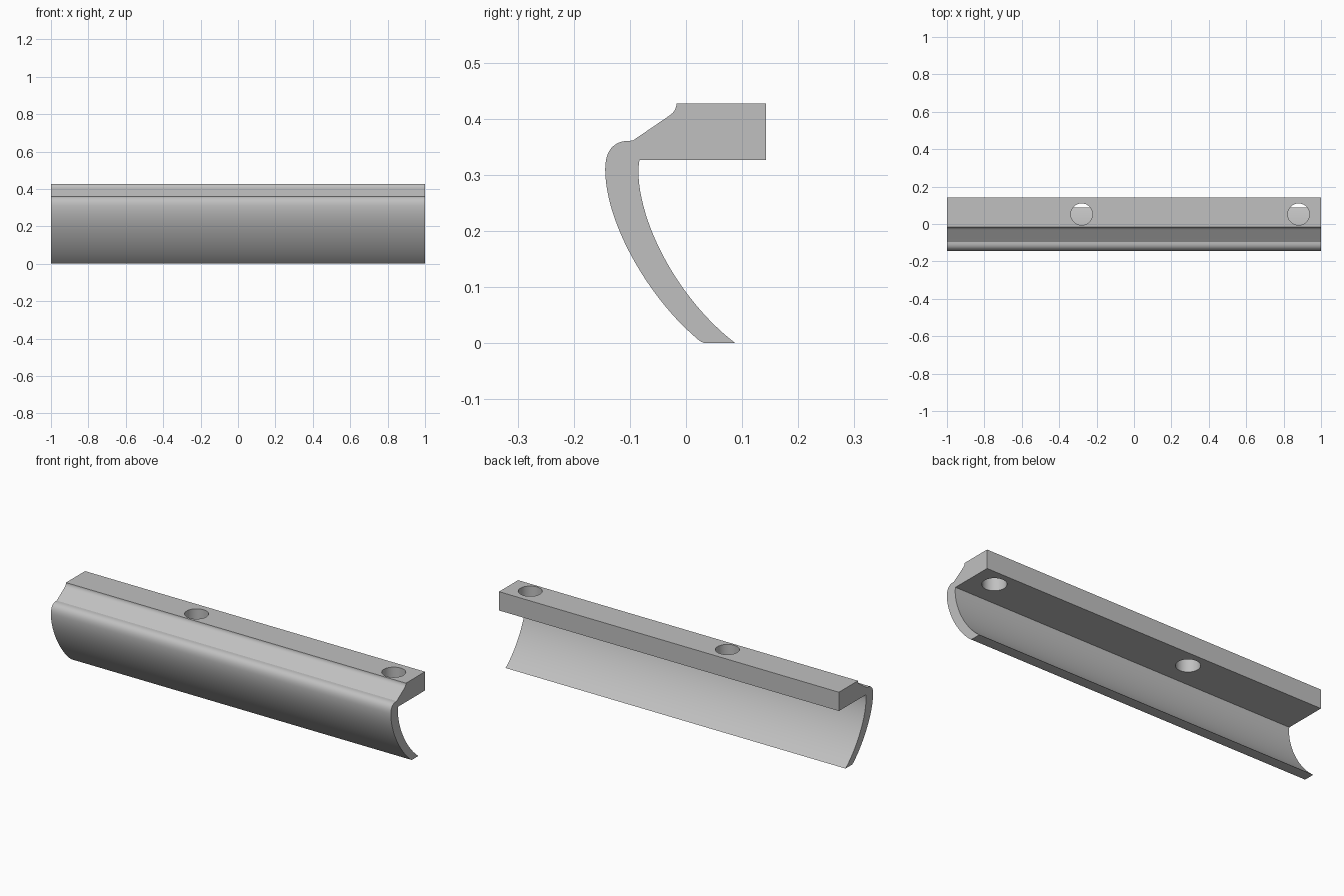
import bpy, bmesh, math
from mathutils import Vector
from mathutils.geometry import interpolate_bezier

cube = bpy.data.objects.get("Cube")
if cube:
    bpy.data.objects.remove(cube, do_unlink=True)

# Single plain grey material
grey = bpy.data.materials.new("grey")
grey.use_nodes = True
colour = (0.53, 0.53, 0.53, 1)
grey.diffuse_color = colour
grey.node_tree.nodes["Principled BSDF"].inputs["Base Color"].default_value = colour


def arc(a, b, c, d, steps):
    """Curve from a to d with handles b and c, without its end point."""
    pts = interpolate_bezier(*[Vector((0, y, z)) for y, z in (a, b, c, d)], steps + 1)
    return [(p.y, p.z) for p in pts[:-1]]


def make_object(name, bm):
    bmesh.ops.recalc_face_normals(bm, faces=bm.faces)
    mesh = bpy.data.meshes.new(name)
    bm.to_mesh(mesh)
    bm.free()
    mesh.materials.append(grey)
    obj = bpy.data.objects.new(name, mesh)
    bpy.context.collection.objects.link(obj)
    return obj


# Cross-section: mounting flange, sloped shoulder, rounded lip, curved blade
profile = [(0.143, 0.427), (0.143, 0.327), (-0.083, 0.327)]
profile += arc((-0.085, 0.31), (-0.085, 0.21), (-0.01, 0.075), (0.088, 0), 24)
profile += [(0.088, 0)]
profile += arc((0.037, 0), (0.027, 0), (0.021, 0.007), (0.013, 0.014), 6)
profile += arc((0.013, 0.014), (-0.068, 0.085), (-0.144, 0.215), (-0.144, 0.31), 24)
profile += arc((-0.144, 0.31), (-0.144, 0.342), (-0.13, 0.361), (-0.1, 0.361), 12)
profile += [(-0.095, 0.361)]
profile += arc((-0.032, 0.404), (-0.022, 0.41), (-0.017, 0.418), (-0.017, 0.427), 6)
profile += [(-0.017, 0.427)]

# Extrude the section along the whole length
bm = bmesh.new()
end = bm.faces.new([bm.verts.new((-1, y, z)) for y, z in profile])
swept = bmesh.ops.extrude_face_region(bm, geom=[end])["geom"]
bmesh.ops.translate(bm, vec=(2, 0, 0),
                    verts=[v for v in swept if isinstance(v, bmesh.types.BMVert)])
rail = make_object("curved_rail", bm)

# Screw holes through the flange
cutters = []
for x in (-0.28, 0.88):
    bm = bmesh.new()
    bmesh.ops.create_cone(bm, cap_ends=True, segments=48, radius1=0.058,
                          radius2=0.058, depth=0.16)
    bmesh.ops.translate(bm, vec=(x, 0.052, 0.377), verts=bm.verts)
    cutter = make_object("hole_cutter", bm)
    cutter.hide_render = True
    cutters.append(cutter)
    cut = rail.modifiers.new("screw_hole", "BOOLEAN")
    cut.operation = "DIFFERENCE"
    cut.solver = "EXACT"
    cut.object = cutter

bpy.ops.object.select_all(action="DESELECT")
rail.select_set(True)
bpy.context.view_layer.objects.active = rail
for mod in list(rail.modifiers):
    bpy.ops.object.modifier_apply(modifier=mod.name)
for cutter in cutters:
    bpy.data.objects.remove(cutter, do_unlink=True)
bpy.ops.object.shade_smooth_by_angle(angle=math.radians(25))
